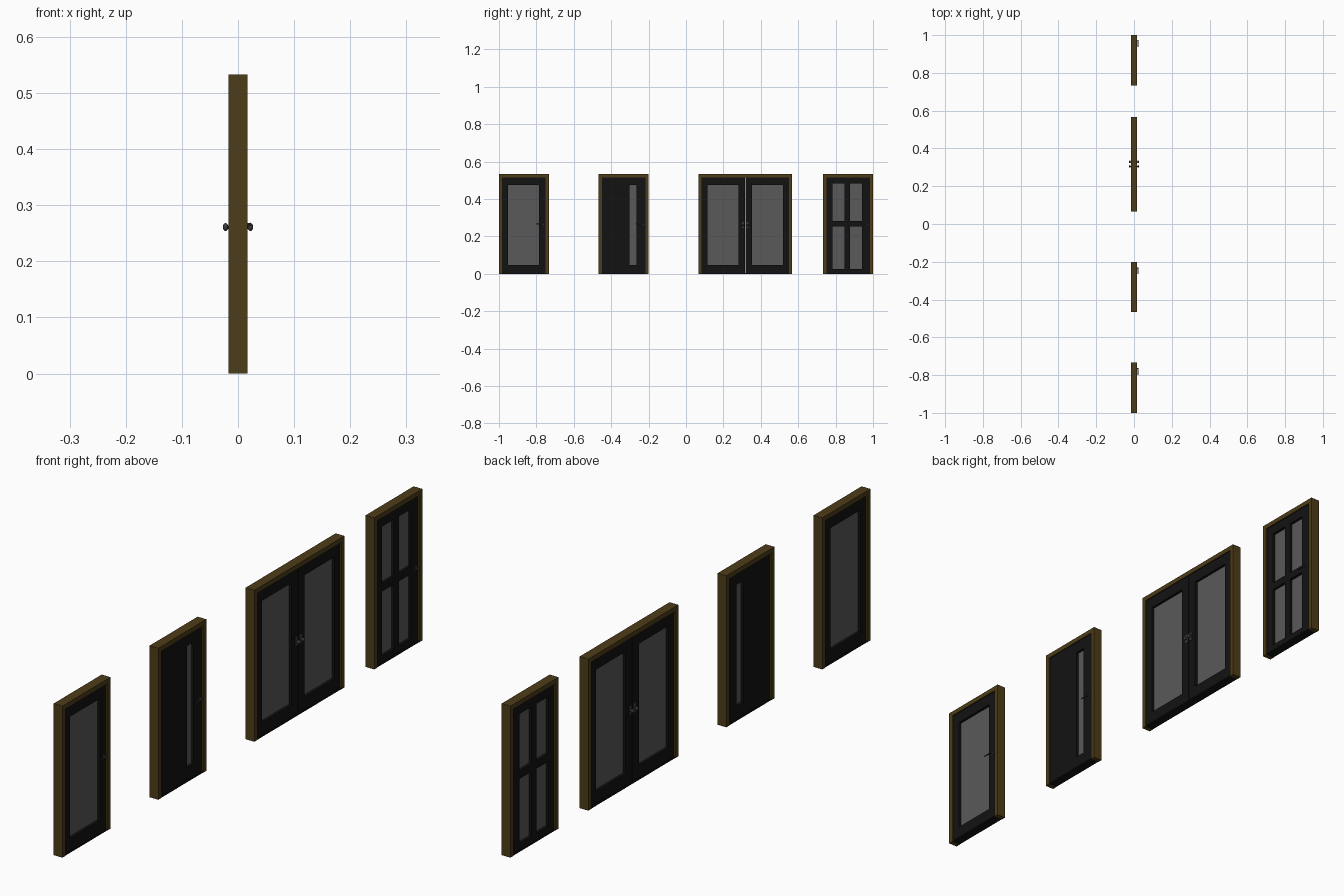
import bpy, bmesh, math
from mathutils import Matrix, Vector

if "Cube" in bpy.data.objects:
    bpy.data.objects.remove(bpy.data.objects["Cube"])

H, D, J = 0.533, 0.017, 0.017      # height, half depth of frame, jamb width
LEAF, GLASS = 0.0125, 0.003        # half thicknesses
KNOB_Z = 0.266


def material(name, color):
    m = bpy.data.materials.new(name)
    m.diffuse_color = color
    m.use_nodes = True
    m.node_tree.nodes["Principled BSDF"].inputs["Base Color"].default_value = m.diffuse_color
    return m


WOOD = material("brown_wood", (0.075, 0.045, 0.009, 1))
DARK = material("dark_panel", (0.006, 0.006, 0.006, 1))
METAL = material("dark_metal", (0.045, 0.045, 0.045, 1))
PANE = material("tinted_glass", (0.1, 0.1, 0.1, 0.45))


def finish(name, bm, mat, smooth=False):
    bmesh.ops.recalc_face_normals(bm, faces=bm.faces)
    me = bpy.data.meshes.new(name)
    bm.to_mesh(me)
    bm.free()
    me.materials.append(mat)
    for p in me.polygons:
        p.use_smooth = smooth
    if smooth:
        me.set_sharp_from_angle(angle=math.radians(40))
    ob = bpy.data.objects.new(name, me)
    bpy.context.collection.objects.link(ob)
    return ob


def slab(name, rect, half, mat, holes=()):
    """Upright slab (y0, y1, z0, z1) with rectangular openings."""
    ys = sorted({v for r in (rect, *holes) for v in r[:2]})
    zs = sorted({v for r in (rect, *holes) for v in r[2:]})
    bm = bmesh.new()
    grid = {(y, z): bm.verts.new((-half, y, z)) for y in ys for z in zs}
    for a, b in zip(ys, ys[1:]):
        for c, d in zip(zs, zs[1:]):
            my, mz = (a + b) / 2, (c + d) / 2
            if not any(h[0] < my < h[1] and h[2] < mz < h[3] for h in holes):
                bm.faces.new([grid[k] for k in ((a, c), (b, c), (b, d), (a, d))])
    bmesh.ops.delete(bm, geom=[v for v in bm.verts if not v.link_faces], context='VERTS')
    ext = bmesh.ops.extrude_face_region(bm, geom=bm.faces[:])
    moved = [g for g in ext["geom"] if isinstance(g, bmesh.types.BMVert)]
    bmesh.ops.translate(bm, verts=moved, vec=(2 * half, 0, 0))
    return finish(name, bm, mat)


def rod(bm, a, b, r1, r2=None):
    a, b = Vector(a), Vector(b)
    rot = (b - a).to_track_quat('Z', 'Y').to_matrix().to_4x4()
    bmesh.ops.create_cone(bm, cap_ends=True, segments=16, radius1=r1,
                          radius2=r1 if r2 is None else r2, depth=(b - a).length,
                          matrix=Matrix.Translation((a + b) / 2) @ rot)


def lever(name, y):
    # rose, spindle and lever pointing towards the hinges
    bm = bmesh.new()
    rod(bm, (LEAF - 0.001, y, KNOB_Z), (LEAF + 0.002, y, KNOB_Z), 0.006)
    rod(bm, (LEAF, y, KNOB_Z), (0.0225, y, KNOB_Z), 0.0025)
    rod(bm, (0.0215, y + 0.003, KNOB_Z), (0.0215, y - 0.034, KNOB_Z), 0.0028, 0.002)
    finish(name, bm, METAL, True)


def knob(name, y, side):
    # back plate, neck and oval knob
    bm = bmesh.new()
    bmesh.ops.create_cube(bm, size=1, matrix=Matrix.Translation((side * LEAF, y, 0.262))
                          @ Matrix.Diagonal((0.003, 0.012, 0.032, 1)))
    rod(bm, (side * LEAF, y, 0.261), (side * 0.021, y, 0.261), 0.003)
    bmesh.ops.create_uvsphere(bm, u_segments=16, v_segments=10, radius=0.007,
                              matrix=Matrix.Translation((side * 0.0222, y, 0.261))
                              @ Matrix.Diagonal((0.7, 1, 1, 1)))
    finish(name, bm, METAL, True)


def door(name, y0, y1, leaves):
    """Frame plus leaves; each leaf is (y0, y1, panes)."""
    slab(name + "_frame", (y0, y1, 0, H), D, WOOD, [(y0 + J, y1 - J, 0, H - J)])
    slab(name + "_sill", (y0 + J, y1 - J, 0, 0.005), D - 0.001, DARK)
    for i, (a, b, panes) in enumerate(leaves):
        slab(f"{name}_leaf_{i}", (a, b, 0.005, H - J), LEAF, DARK, panes)
        for k, p in enumerate(panes):
            slab(f"{name}_glass_{i}_{k}", p, GLASS, PANE)


Z0, Z1 = 0.048, 0.476

# single door with one full pane
door("full_glass_door", -1, -0.733, [(-0.983, -0.75, [(-0.951, -0.786, Z0, Z1)])])
lever("full_glass_lever", -0.765)

# single door with narrow side pane
door("narrow_glass_door", -0.467, -0.2, [(-0.45, -0.217, [(-0.302, -0.264, Z0, Z1)])])
lever("narrow_glass_lever", -0.232)

# double door
door("double_door", 0.067, 0.567, [(0.084, 0.3165, [(0.115, 0.28, Z0, Z1)]),
                                   (0.3175, 0.55, [(0.353, 0.518, Z0, Z1)])])
for s in (-1, 1):
    for y in (0.305, 0.329):
        knob("double_door_knob", y, s)

# single door with four panes
door("four_pane_door", 0.733, 1, [(0.75, 0.983, [
    (a, b, c, d) for a, b in ((0.782, 0.848), (0.876, 0.942))
    for c, d in ((0.027, 0.254), (0.282, 0.482))])])
lever("four_pane_lever", 0.97)
